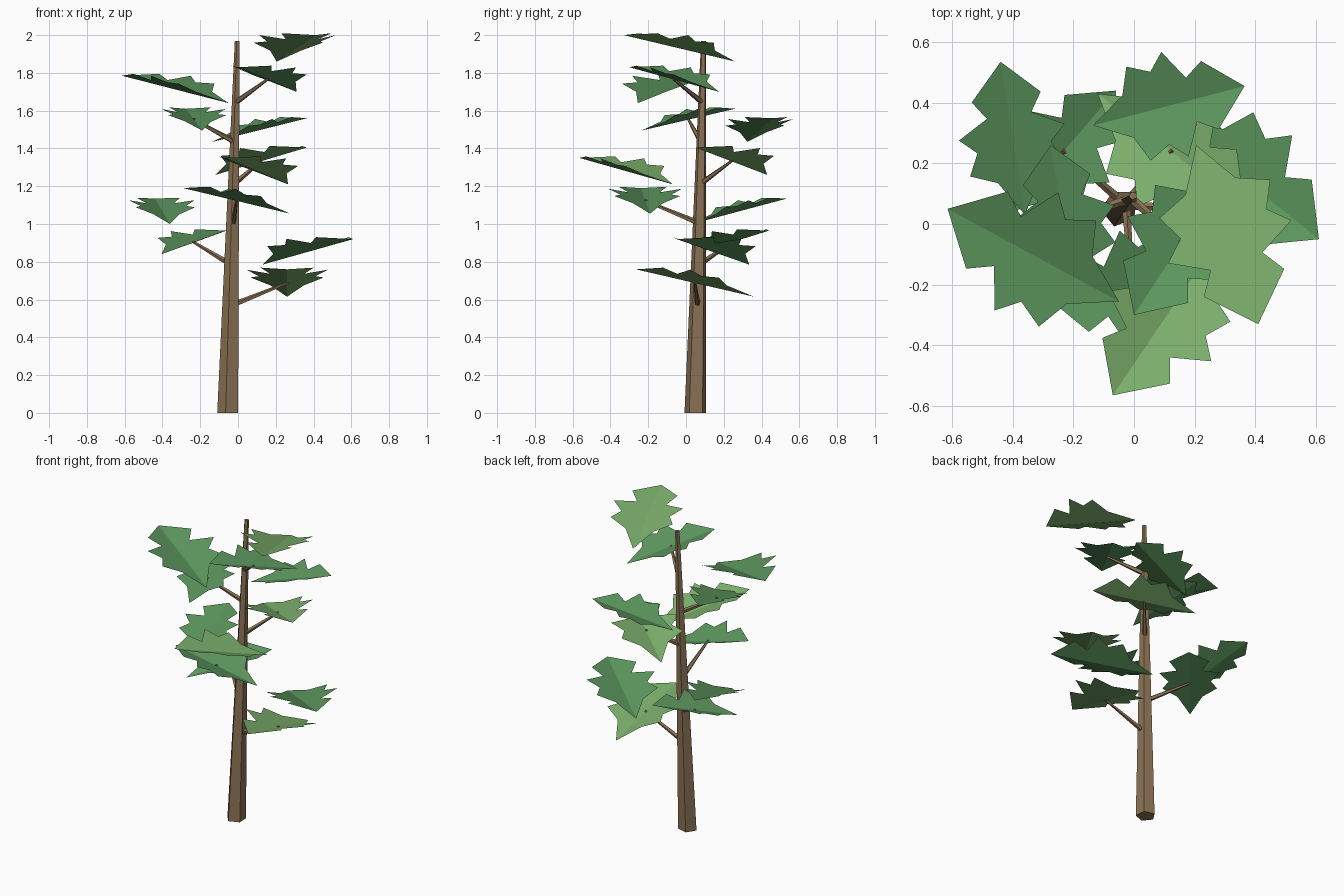
import bpy, bmesh, math
from mathutils import Vector

if "Cube" in bpy.data.objects:
    bpy.data.objects.remove(bpy.data.objects["Cube"])


def material(name, rgb):
    m = bpy.data.materials.new(name)
    m.diffuse_color = (*rgb, 1)
    m.use_nodes = True
    m.node_tree.nodes["Principled BSDF"].inputs["Base Color"].default_value = m.diffuse_color
    return m


BARK = material("bark", (0.26, 0.17, 0.09))
DARK = material("dark_green", (0.107, 0.307, 0.11))
LIGHT = material("light_green", (0.2, 0.43, 0.15))


def make_object(name, verts, faces, mat, fix_normals=False):
    me = bpy.data.meshes.new(name)
    me.from_pydata(verts, [], faces)
    me.materials.append(mat)
    if fix_normals:
        bm = bmesh.new()
        bm.from_mesh(me)
        bmesh.ops.recalc_face_normals(bm, faces=bm.faces)
        bm.to_mesh(me)
        bm.free()
    ob = bpy.data.objects.new(name, me)
    bpy.context.collection.objects.link(ob)
    return ob


def tapered(name, a, b, ra, rb, u, v, start):
    """Five-sided tapered stem from a to b, with u and v spanning the rings."""
    verts = []
    for c, r in ((a, ra), (b, rb)):
        for i in range(5):
            t = math.radians(start + 72 * i)
            verts.append(c + (u * math.cos(t) + v * math.sin(t)) * r)
    faces = [(i, (i + 1) % 5, (i + 1) % 5 + 5, i + 5) for i in range(5)]
    faces += [(4, 3, 2, 1, 0), (5, 6, 7, 8, 9)]
    return make_object(name, verts, faces, BARK, True)


# jagged outline of one leaf half: (along the fold, away from it)
HALF = [(.23, .14), (.30, .31), (.44, .24), (.54, .345), (.65, .145), (.77, .225)]


def leaf(name, base, end, mat):
    axis = end - base
    flat = Vector((axis.x, axis.y, 0))
    side = Vector((-axis.y, axis.x, 0))
    rise = Vector((0, 0, 0.3 * flat.length))
    n = len(HALF)
    verts = [base, end]
    for sign in (-1, 1):
        verts += [base + axis * t + side * s * sign + rise * s for t, s in HALF]
    right = [0, *range(2, 2 + n), 1]
    left = [1, *reversed(range(2 + n, 2 + 2 * n)), 0]
    return make_object(name, verts, [right, left], mat)


# trunk, leaning slightly towards +x +y
FOOT, TOP = Vector((-.05, .05, 0)), Vector((-.003, .093, 1.97))
X, Y, Z = Vector((1, 0, 0)), Vector((0, 1, 0)), Vector((0, 0, 1))
tapered("trunk", FOOT, TOP, .06, .014, X, Y, 39)

# leaves from bottom to top: low tip, high tip, light or dark green
LEAVES = [
    ((.26, .36, .615), (.26, -.265, .76), LIGHT),
    ((.13, .335, .785), (.61, -.05, .92), DARK),
    ((-.405, .04, .84), (-.06, .44, .965), DARK),
    ((-.36, .03, 1.00), (-.44, .535, 1.135), DARK),
    ((.275, -.19, 1.055), (-.29, -.24, 1.19), DARK),
    ((.265, -.07, 1.21), (-.07, -.565, 1.35), LIGHT),
    ((-.12, .43, 1.26), (.365, .05, 1.405), LIGHT),
    ((-.135, .325, 1.435), (.365, .455, 1.56), DARK),
    ((-.19, -.235, 1.495), (-.275, .26, 1.61), DARK),
    ((-.05, -.255, 1.64), (-.615, .05, 1.785), DARK),
    ((.31, .175, 1.70), (0, -.30, 1.83), DARK),
    ((.205, .26, 1.86), (.41, -.33, 2.0), LIGHT),
]
for i, (a, b, mat) in enumerate(LEAVES):
    a, b = Vector(a), Vector(b)
    leaf(f"leaf_{i + 1}", a, b, mat)
    # every other leaf is carried by a branch
    if i % 2 == 0:
        mid = (a + b) / 2
        start_z = mid.z - .12
        start = FOOT.lerp(TOP, start_z / TOP.z)
        d = (mid - start).normalized()
        u = d.cross(Z).normalized()
        tapered(f"branch_{i // 2 + 1}", start, mid + d * .006, .016, .007, u, u.cross(d), 90)
